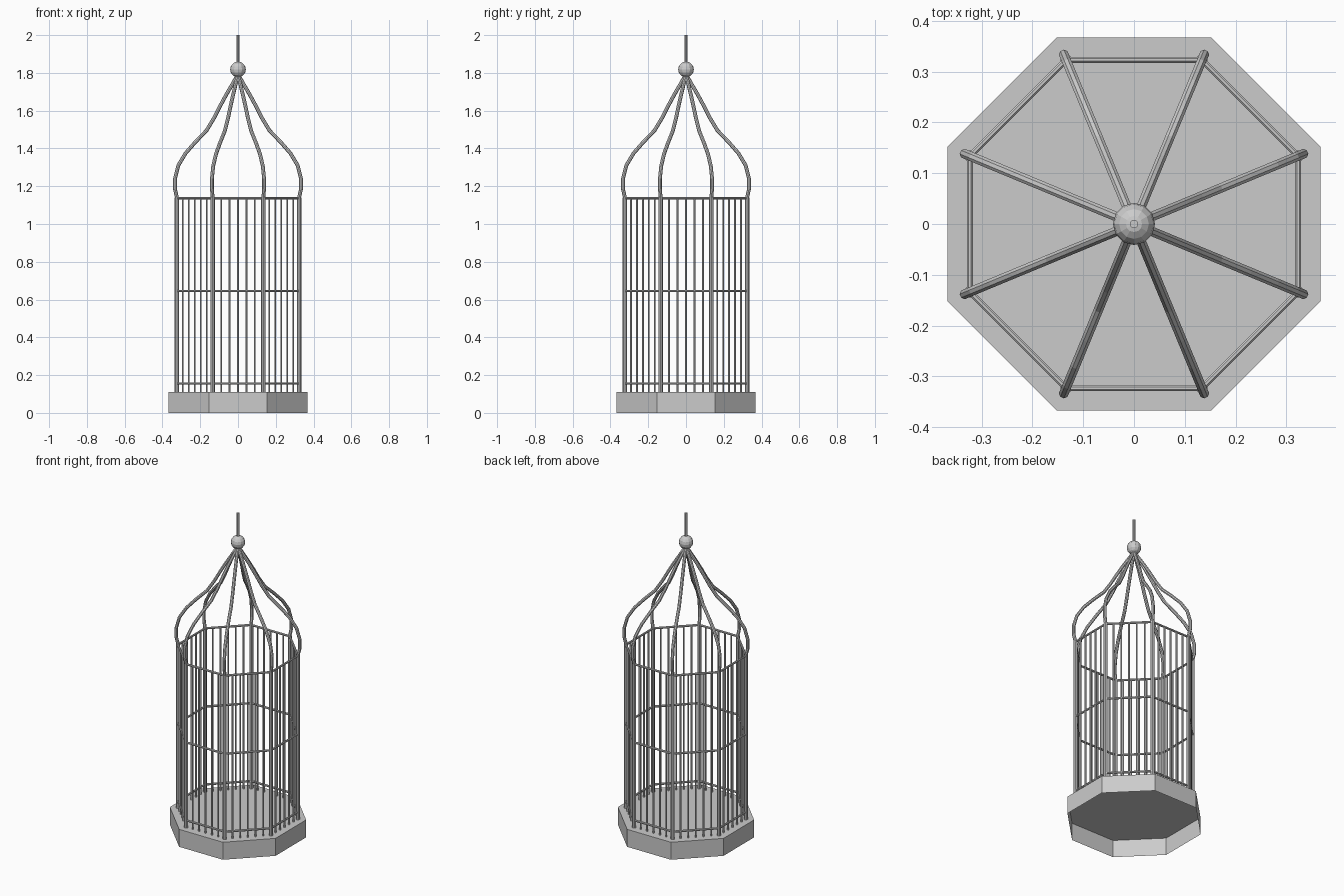
import bpy, bmesh, math
from mathutils import Vector, Matrix

if "Cube" in bpy.data.objects:
    bpy.data.objects.remove(bpy.data.objects["Cube"])

RING = 0.350          # corner post circle
Z0, Z1 = 0.11, 1.14   # cage floor and top rail


def mesh_object(name, bm, fix_normals=True):
    if fix_normals:
        bmesh.ops.recalc_face_normals(bm, faces=bm.faces[:])
    me = bpy.data.meshes.new(name)
    bm.to_mesh(me)
    bm.free()
    ob = bpy.data.objects.new(name, me)
    bpy.context.collection.objects.link(ob)
    return ob


def corner(i, r=RING, z=0.0):
    a = math.radians(22.5 + 45 * i)
    return Vector((r * math.cos(a), r * math.sin(a), z))


def tube(bm, path, radius, sides, side_axis, closed=False):
    """Sweep a regular polygon along a planar path; side_axis is the plane normal."""
    n = len(path)
    rings = []
    for i, p in enumerate(path):
        a = path[(i - 1) % n] if closed else path[max(i - 1, 0)]
        b = path[(i + 1) % n] if closed else path[min(i + 1, n - 1)]
        up = side_axis.cross((b - a).normalized())
        # widen mitred corners of the octagonal rails
        miter = 1 / math.cos(math.pi / 8) if closed else 1
        ring = []
        for k in range(sides):
            t = 2 * math.pi * (k + 0.5) / sides
            ring.append(bm.verts.new(p + radius * (math.cos(t) * side_axis + miter * math.sin(t) * up)))
        rings.append(ring)
    for i in range(n if closed else n - 1):
        r0, r1 = rings[i], rings[(i + 1) % n]
        for k in range(sides):
            m = (k + 1) % sides
            bm.faces.new((r0[k], r0[m], r1[m], r1[k]))
    if not closed:
        bm.faces.new(rings[0])
        bm.faces.new(rings[-1])


X, Z = Vector((1, 0, 0)), Vector((0, 0, 1))

# Octagonal base tray: floor and skirt, open underneath
bm = bmesh.new()
low = [bm.verts.new(corner(i, 0.398)) for i in range(8)]
high = [bm.verts.new(corner(i, 0.398, Z0)) for i in range(8)]
bm.faces.new(high)
for i in range(8):
    k = (i + 1) % 8
    bm.faces.new((low[i], low[k], high[k], high[i]))
mesh_object("base", bm, fix_normals=False)

# Corner posts and the curved dome ribs above them
profile = [(RING, 1.14), (0.361, 1.185), (0.361, 1.24), (0.342, 1.31), (0.30, 1.375),
           (0.243, 1.435), (0.18, 1.495), (0.138, 1.56), (0.105, 1.62), (0.064, 1.69),
           (0.029, 1.745), (0.008, 1.78)]
posts, ribs = bmesh.new(), bmesh.new()
for i in range(8):
    side = Z.cross(corner(i).normalized())
    tube(posts, [corner(i, RING, Z0), corner(i, RING, Z1)], 0.0115, 8, side)
    tube(ribs, [corner(i, r, z) for r, z in profile], 0.010, 8, side)
mesh_object("corner_posts", posts)
mesh_object("dome_ribs", ribs)

# Horizontal rails
for name, z in (("lower_rail", 0.155), ("middle_rail", 0.645), ("top_rail", 1.137)):
    bm = bmesh.new()
    tube(bm, [corner(i, RING, z) for i in range(8)], 0.0065, 8, Z, closed=True)
    mesh_object(name, bm)

# Five thin bars in every bay
bm = bmesh.new()
for i in range(8):
    for k in range(1, 6):
        p = corner(i).lerp(corner(i + 1), k / 6)
        tube(bm, [p + Z * Z0, p + Z * Z1], 0.005, 6, X)
mesh_object("cage_bars", bm)

# Ball finial
bm = bmesh.new()
bmesh.ops.create_uvsphere(bm, u_segments=12, v_segments=8, radius=0.0415,
                          matrix=Matrix.Translation((0, 0, 1.818)))
mesh_object("finial_ball", bm)

# Hanging rod
bm = bmesh.new()
tube(bm, [Vector((0, 0, 1.80)), Vector((0, 0, 2.0))], 0.009, 8, X)
mesh_object("hanging_rod", bm)
